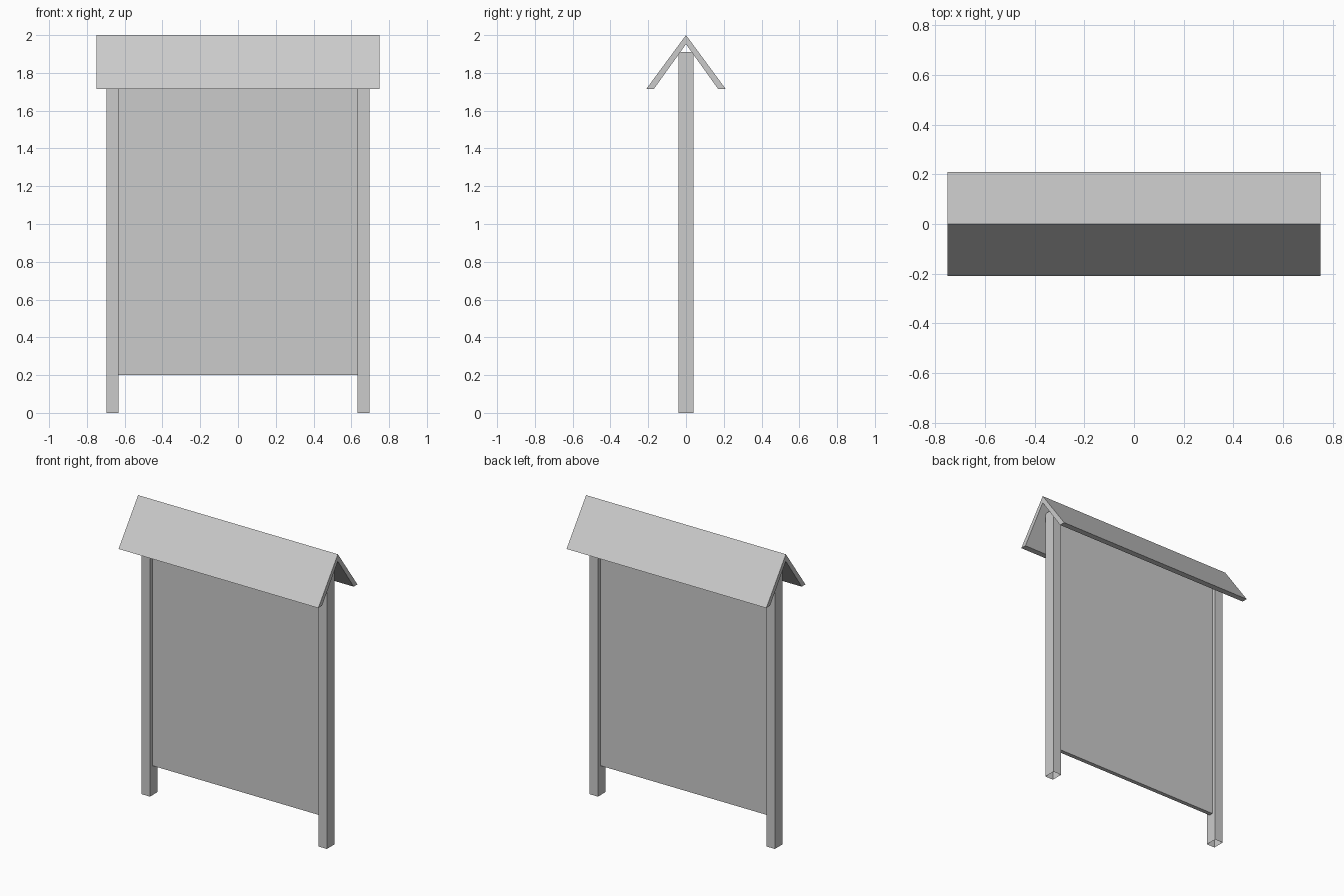
import bpy, bmesh

if "Cube" in bpy.data.objects:
    bpy.data.objects.remove(bpy.data.objects["Cube"])


def make_object(name, bm):
    bmesh.ops.recalc_face_normals(bm, faces=bm.faces[:])
    mesh = bpy.data.meshes.new(name)
    bm.to_mesh(mesh)
    bm.free()
    obj = bpy.data.objects.new(name, mesh)
    bpy.context.collection.objects.link(obj)
    return obj


def box(name, x0, x1, y0, y1, z0, z1, open_bottom=False):
    bm = bmesh.new()
    bmesh.ops.create_cube(bm, size=1)
    for v in bm.verts:
        v.co.x = x1 if v.co.x > 0 else x0
        v.co.y = y1 if v.co.y > 0 else y0
        v.co.z = z1 if v.co.z > 0 else z0
    bmesh.ops.recalc_face_normals(bm, faces=bm.faces[:])
    if open_bottom:
        low = [f for f in bm.faces if f.normal.z < -0.5]
        bmesh.ops.delete(bm, geom=low, context='FACES_ONLY')
    return make_object(name, bm)


# Two posts, open underneath where they meet the ground
for side, x0, x1 in (("left", -0.695, -0.633), ("right", 0.633, 0.695)):
    box(side + "_post", x0, x1, -0.04, 0.04, 0, 1.91, open_bottom=True)

# Notice panel set between the posts
box("notice_panel", -0.633, 0.633, -0.014, 0.014, 0.2, 1.91)

# Gabled roof: chevron profile extruded along x
profile = [(-0.21, 1.715), (0, 2.0), (0.21, 1.715),
           (0.17, 1.715), (0, 1.952), (-0.17, 1.715)]
bm = bmesh.new()
ends = [[bm.verts.new((x, y, z)) for y, z in profile] for x in (-0.75, 0.75)]
a, b = ends
for i in range(6):
    j = (i + 1) % 6
    bm.faces.new((a[i], a[j], b[j], b[i]))
for e in ends:
    bm.faces.new((e[0], e[1], e[4], e[5]))
    bm.faces.new((e[1], e[2], e[3], e[4]))
make_object("gabled_roof", bm)
